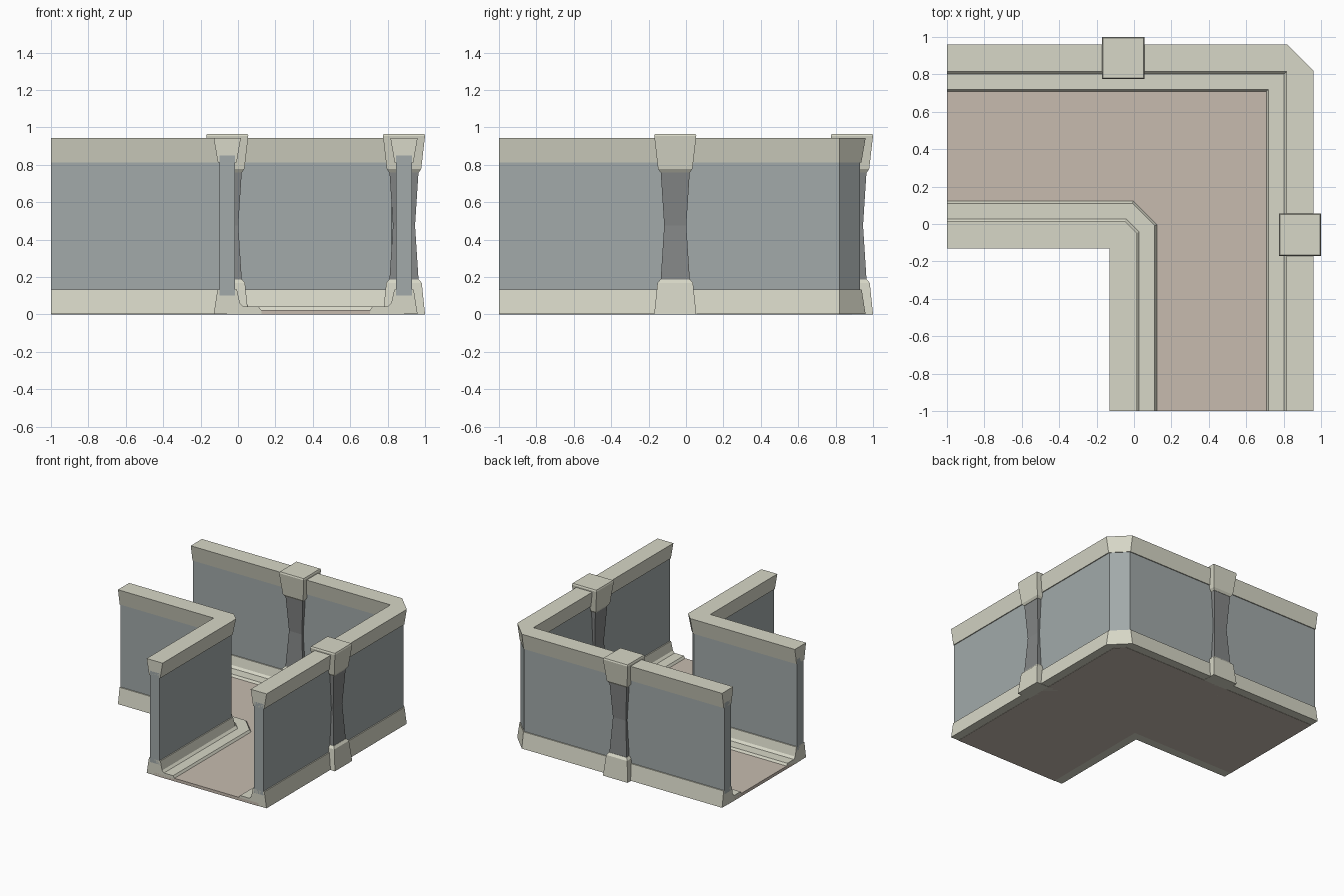
import bpy, bmesh

if "Cube" in bpy.data.objects:
    bpy.data.objects.remove(bpy.data.objects["Cube"])

OUT_C, IN_C = 0.8875, -0.0575      # centre lines of outer and inner walls


def material(name, rgb):
    m = bpy.data.materials.new(name)
    m.diffuse_color = (*rgb, 1)
    m.use_nodes = True
    m.node_tree.nodes["Principled BSDF"].inputs["Base Color"].default_value = m.diffuse_color
    return m


TRIM = material("trim", (0.68, 0.68, 0.57))
PANEL = material("panel", (0.36, 0.40, 0.40))
DARK = material("dark_metal", (0.23, 0.24, 0.24))
FLOOR = material("floor", (0.57, 0.50, 0.43))


def outer_cut(c):                   # chamfer start, outer corner
    return min(c, 0.82)


def inner_cut(c):                   # chamfer start, inner corner
    return c - max(0, 0.06 + 0.586 * (c - 0.01))


def finish(bm, name, mat):
    bmesh.ops.remove_doubles(bm, verts=bm.verts, dist=0.0005)
    bmesh.ops.recalc_face_normals(bm, faces=bm.faces)
    mesh = bpy.data.meshes.new(name)
    bm.to_mesh(mesh)
    bm.free()
    mesh.materials.append(mat)
    ob = bpy.data.objects.new(name, mesh)
    bpy.context.collection.objects.link(ob)
    return ob


def loft(rings, name, mat):
    """Skin equal-length closed rings and cap both ends."""
    bm = bmesh.new()
    vs = [[bm.verts.new(p) for p in r] for r in rings]
    n = len(vs[0])
    for a, b in zip(vs, vs[1:]):
        for i in range(n):
            j = (i + 1) % n
            bm.faces.new((a[i], a[j], b[j], b[i]))
    bm.faces.new(vs[0])
    bm.faces.new(vs[-1])
    return finish(bm, name, mat)


def sweep(profile, cut, name, mat):
    """Carry an (offset, z) profile round the bend."""
    stations = (lambda c: (-1, c), lambda c: (cut(c), c),
                lambda c: (c, cut(c)), lambda c: (c, -1))
    return loft([[(*f(c), z) for c, z in profile] for f in stations], name, mat)


def post_part(x, y, levels, name, mat):
    return loft([[(x + sx * h, y + sy * h, z)
                  for sx, sy in ((-1, -1), (1, -1), (1, 1), (-1, 1))]
                 for z, h in levels], name, mat)


# wall sections; positive offset faces the corridor
PANEL_SEC = [(-0.0425, 0.1), (0.0425, 0.1), (0.0425, 0.85), (-0.0425, 0.85)]
RAIL_SEC = [(-0.05, 0.812), (0.05, 0.812), (0.0725, 0.942), (-0.0725, 0.942)]
BASE_SEC = [(-0.0725, 0.002), (-0.052, 0.132), (0.052, 0.132), (0.068, 0.06),
            (0.085, 0.043), (0.168, 0.043), (0.182, 0.022), (0.182, 0.002)]

for side, centre, sign, cut in (("outer", OUT_C, -1, outer_cut),
                                ("inner", IN_C, 1, inner_cut)):
    for part, sec, mat in (("panel", PANEL_SEC, PANEL),
                           ("top_rail", RAIL_SEC, TRIM),
                           ("base_rail", BASE_SEC, TRIM)):
        sweep([(centre + sign * d, z) for d, z in sec], cut,
              f"{side}_{part}", mat)

# floor slab following the bend, split into two legs that meet on the diagonal
bm = bmesh.new()
outline = [(-1, IN_C), (IN_C, IN_C), (IN_C, -1), (OUT_C, -1),
           (OUT_C, 0.82), (0.82, OUT_C), (-1, OUT_C)]
face = bm.faces.new([bm.verts.new((x, y, 0)) for x, y in outline])
top = bmesh.ops.extrude_face_region(bm, geom=[face])["geom"]
bmesh.ops.translate(bm, vec=(0, 0, 0.025),
                    verts=[v for v in top if isinstance(v, bmesh.types.BMVert)])
if not any(f.calc_center_median().z < 0.001 for f in bm.faces):
    bm.faces.new([v for v in bm.verts if v.co.z < 0.001])
finish(bm, "floor", FLOOR)

# posts: waisted column between flared foot and cap, one per outer leg
for leg, x, y in (("back", IN_C, OUT_C), ("right", OUT_C, IN_C)):
    post_part(x, y, [(0.15, 0.08), (0.475, 0.059), (0.8, 0.08)],
              f"{leg}_column", DARK)
    post_part(x, y, [(0, 0.1125), (0.168, 0.095), (0.187, 0.08)],
              f"{leg}_column_foot", TRIM)
    post_part(x, y, [(0.76, 0.08), (0.778, 0.092), (0.955, 0.1125), (0.966, 0.108)],
              f"{leg}_column_cap", TRIM)
